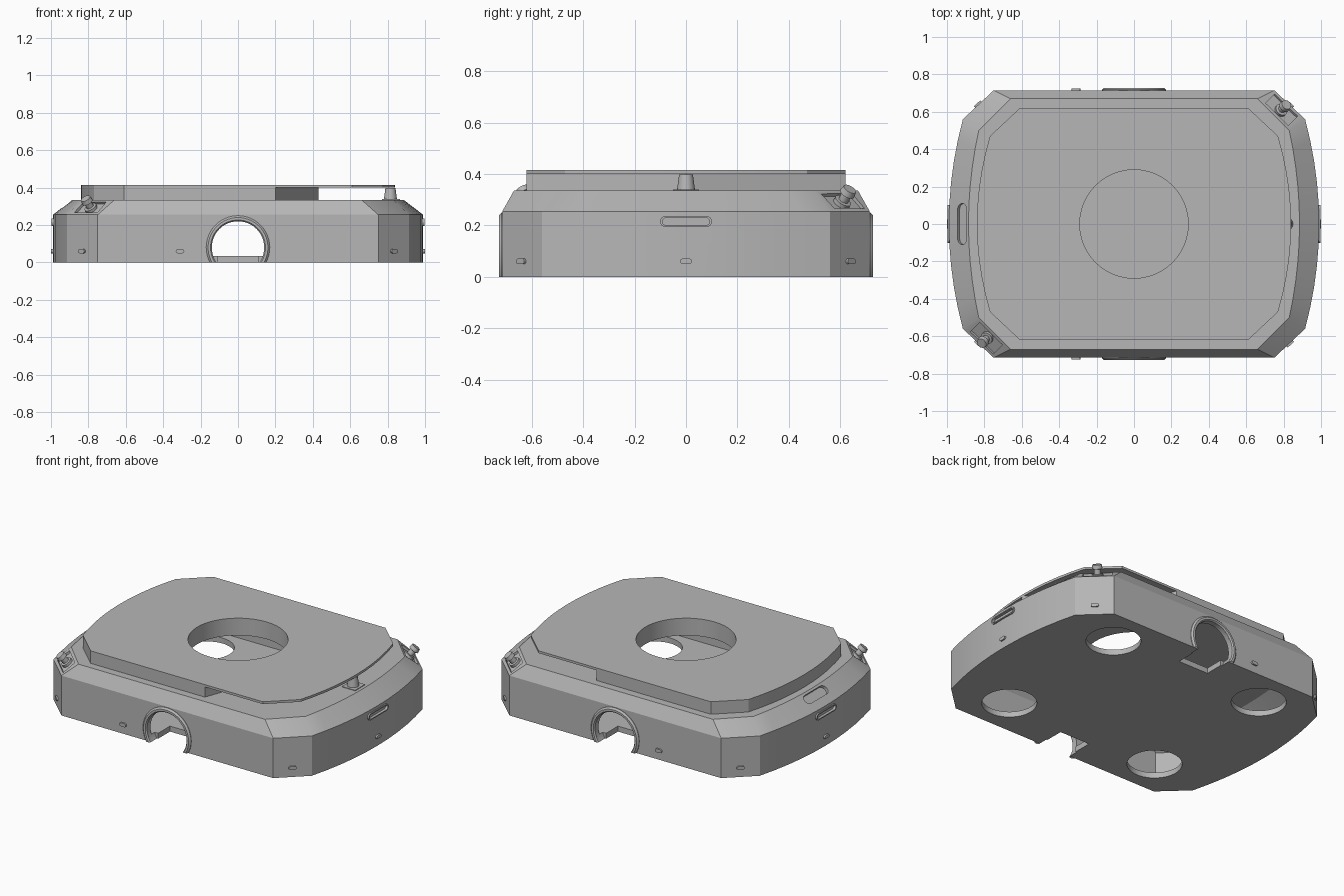
import bpy, bmesh, math
from mathutils import Vector, Matrix

if "Cube" in bpy.data.objects:
    bpy.data.objects.remove(bpy.data.objects["Cube"])

grey = bpy.data.materials.new("plain grey")
grey.use_nodes = True
grey.diffuse_color = (0.47, 0.47, 0.47, 1)
grey.node_tree.nodes["Principled BSDF"].inputs["Base Color"].default_value = grey.diffuse_color


def outline(flat, corner, bulge, n=10):
    """Plan shape: straight front and back, cut corners, bowed ends."""
    cx, cy = corner
    right = [flat_pt for flat_pt in [(flat[0], -flat[1])]]
    for i in range(n + 1):
        t = -1 + 2 * i / n
        right.append((bulge - (bulge - cx) * t * t, cy * t))
    right.append(flat)
    return right + [(-x, -y) for x, y in right]


def capsule(half, r, n=8):
    """Rounded slot shape lying along x."""
    pts = []
    for side in (1, -1):
        for i in range(n + 1):
            a = -math.pi / 2 + math.pi * i / n
            pts.append((side * (half + r * math.cos(a)), side * r * math.sin(a)))
    return pts


def circle(r, n=48):
    return [(r * math.cos(2 * math.pi * i / n), r * math.sin(2 * math.pi * i / n)) for i in range(n)]


def finish(name, bm, matrix=None):
    if matrix:
        bm.transform(matrix)
    bmesh.ops.recalc_face_normals(bm, faces=bm.faces[:])
    mesh = bpy.data.meshes.new(name)
    bm.to_mesh(mesh)
    bm.free()
    mesh.materials.append(grey)
    ob = bpy.data.objects.new(name, mesh)
    bpy.context.collection.objects.link(ob)
    shade(ob)
    return ob


def shade(ob):
    for p in ob.data.polygons:
        p.use_smooth = True
    ob.data.set_sharp_from_angle(angle=math.radians(22))


def loft(name, layers, matrix=None):
    """Closed solid through matching outlines, each given with its height."""
    bm = bmesh.new()
    rings = [[bm.verts.new((x, y, z)) for x, y in pts] for pts, z in layers]
    n = len(rings[0])
    for a, b in zip(rings, rings[1:]):
        for i in range(n):
            j = (i + 1) % n
            bm.faces.new((a[i], a[j], b[j], b[i]))
    bm.faces.new(rings[0][::-1])
    bm.faces.new(rings[-1])
    return finish(name, bm, matrix)


def prism(name, pts, low, high, matrix=None):
    return loft(name, [(pts, low), (pts, high)], matrix)


def facing(loc, normal):
    """Frame at loc whose local z points along normal."""
    turn = Vector(normal).to_track_quat('Z', 'Y').to_matrix().to_4x4()
    return Matrix.Translation(loc) @ turn


def carve(ob, cutters):
    """Subtract each cutter, bake the result and discard the cutters."""
    for c in cutters:
        c.hide_render = True
        m = ob.modifiers.new("cut", 'BOOLEAN')
        m.operation, m.solver, m.object = 'DIFFERENCE', 'EXACT', c
    bpy.context.view_layer.update()
    dg = bpy.context.evaluated_depsgraph_get()
    mesh = bpy.data.meshes.new_from_object(ob.evaluated_get(dg))
    ob.modifiers.clear()
    ob.data = mesh
    for c in cutters:
        bpy.data.objects.remove(c)
    shade(ob)


# Hollow body with sloped shoulders
outer = outline((0.75, 0.715), (0.915, 0.56), 0.99)
deck = outline((0.66, 0.67), (0.83, 0.5), 0.885)
body = loft("body_shell", [(outer, 0), (outer, 0.255), (deck, 0.335)])
inner = outline((0.738, 0.685), (0.885, 0.548), 0.96)
inner_top = outline((0.645, 0.64), (0.8, 0.49), 0.855)
cuts = [loft("cavity", [(inner, 0.035), (inner, 0.24), (inner_top, 0.305)]),
        prism("deck_hole", circle(0.29), 0.2, 0.5)]

# Four round openings in the floor
for sx in (1, -1):
    for sy in (1, -1):
        cuts.append(prism("floor_hole", circle(0.16), -0.1, 0.1,
                          Matrix.Translation((sx * 0.55, sy * 0.47, 0))))

# Front and back arched openings with a notch in the floor
notch = [(-0.107, 0.535), (0.107, 0.535), (0.107, 0.7), (-0.107, 0.7)]
for s in (1, -1):
    cuts.append(prism("arch", circle(0.14), -0.06, 0.1, facing((0, s * 0.715, 0.08), (0, s, 0))))
    cuts.append(prism("notch", [(x, s * y) for x, y in notch], -0.1, 0.08))

# End slots, shoulder pocket and corner recesses
end_slots = [facing((s * 0.99, 0, 0.215), (s, 0, 0)) for s in (1, -1)]
for f in end_slots:
    cuts.append(prism("slot", capsule(0.078, 0.018), -0.012, 0.05, f))
cuts.append(prism("pocket", capsule(0.08, 0.03), -0.02, 0.06,
                  facing((-0.92, 0, 0.308), (-0.6, 0, 0.8))))
plate = [(-0.085, -0.045), (0.085, -0.045), (0.085, 0.045), (-0.085, 0.045)]
corner_frames = [facing((s * 0.789, s * 0.611, 0.295), (s * 0.44, s * 0.45, 0.78)) for s in (1, -1)]
for f in corner_frames:
    cuts.append(prism("recess", plate, -0.014, 0.05, f))
carve(body, cuts)

# Raised lid, undercut at one end
rim = outline((0.61, 0.62), (0.77, 0.47), 0.84)
lid = prism("lid", rim, 0.334, 0.415)
undercut = [(0.17, -0.7), (1, -0.7), (1, 0.7), (0.17, 0.7), (0.43, 0)]
carve(lid, [prism("undercut", undercut, 0.3, 0.4), prism("lid_hole", circle(0.29), 0.2, 0.5)])

# Raised collars around the arches
profile = [(0.17, 0.70), (0.17, 0.718), (0.16, 0.728), (0.147, 0.728), (0.14, 0.72), (0.14, 0.69)]
for s, name in ((-1, "front_arch_collar"), (1, "back_arch_collar")):
    bm = bmesh.new()
    arcs = []
    for i in range(41):
        a = -0.65 + (math.pi + 1.3) * i / 40
        arcs.append([bm.verts.new((r * math.cos(a), s * y, 0.08 + r * math.sin(a))) for r, y in profile])
    for a, b in zip(arcs, arcs[1:]):
        for k in range(len(profile)):
            m = (k + 1) % len(profile)
            bm.faces.new((a[k], a[m], b[m], b[k]))
    bmesh.ops.bisect_plane(bm, geom=bm.verts[:] + bm.edges[:] + bm.faces[:],
                           plane_co=(0, 0, 0), plane_no=(0, 0, 1), clear_inner=True)
    finish(name, bm)

# Raised rims around the end slots
for f, name in zip(end_slots, ("left_slot_rim", "right_slot_rim")):
    ring = prism(name, capsule(0.08, 0.021), -0.01, 0.007, f)
    carve(ring, [prism("rim_hole", capsule(0.078, 0.014), -0.05, 0.05, f)])

# Small tabs low on the walls
tabs = [((s * 0.99, 0, 0.06), (s, 0, 0)) for s in (1, -1)]
tabs += [((-0.31, s * 0.715, 0.06), (0, s, 0)) for s in (1, -1)]
tabs += [((sx * 0.832, sy * 0.638, 0.06), (sx * 0.68, sy * 0.73, 0)) for sx in (1, -1) for sy in (1, -1)]
for i, (loc, normal) in enumerate(tabs):
    prism(f"wall_tab_{i + 1}", capsule(0.012, 0.011), -0.01, 0.01, facing(loc, normal))

# Corner knobs standing in the recesses
for f, name in zip(corner_frames, ("back_left_knob", "front_right_knob")):
    loft(name, [(circle(0.034, 24), -0.016), (circle(0.034, 24), 0.002), (circle(0.02, 24), 0.004),
                (circle(0.02, 24), 0.032), (circle(0.031, 24), 0.036), (circle(0.027, 24), 0.06)], f)

# Tapered peg and its foot plate beneath the undercut
loft("peg", [(circle(0.036, 24), 0.33), (circle(0.027, 24), 0.398)],
     Matrix.Translation((0.815, 0, 0)))
prism("peg_foot", [(0.77, -0.05), (0.865, -0.05), (0.865, 0.05), (0.77, 0.05)], 0.33, 0.339)
